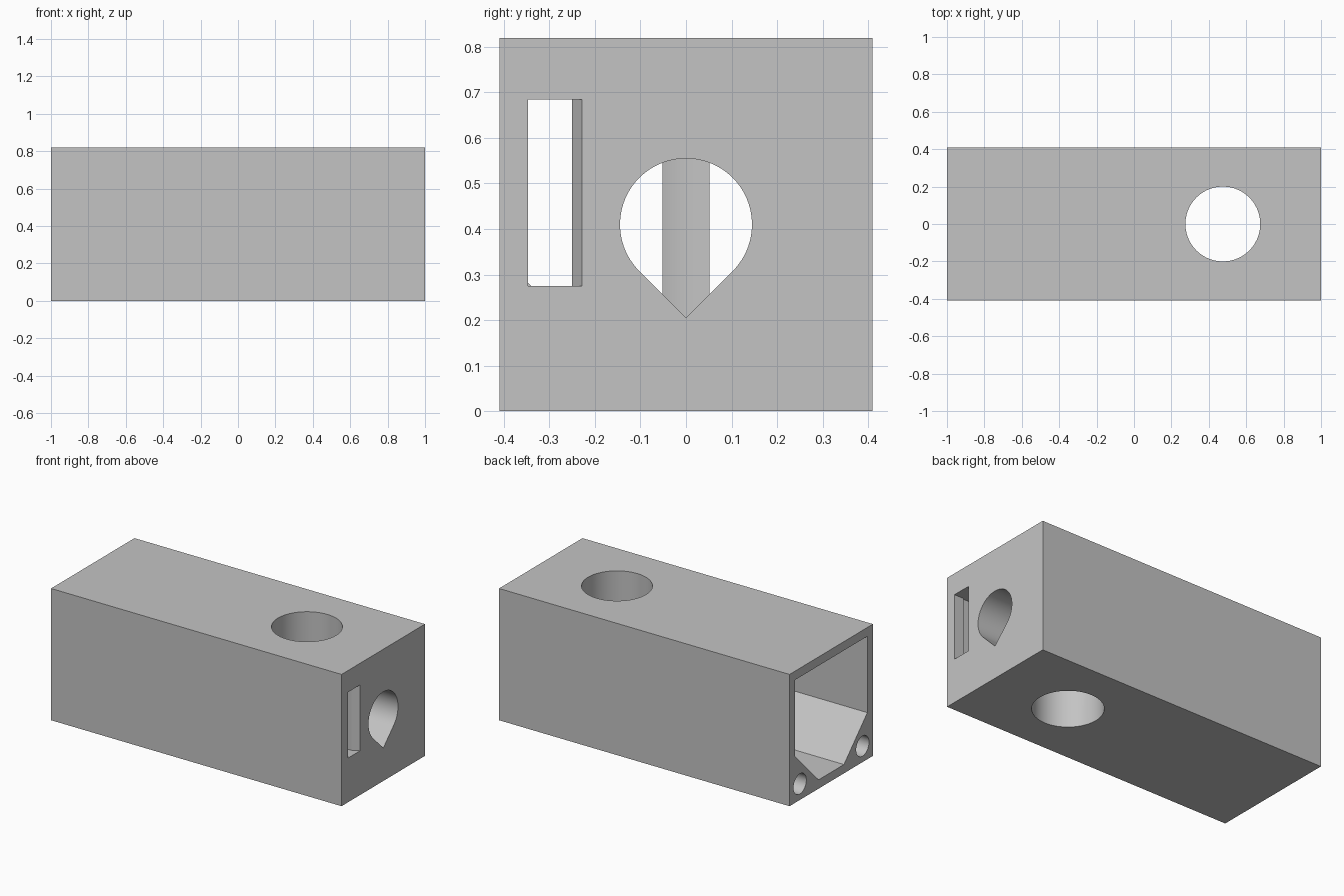
import bpy, bmesh
from math import cos, sin, radians, sqrt

old = bpy.data.objects.get("Cube")
if old:
    bpy.data.objects.remove(old, do_unlink=True)

HALF = 0.41          # half of the square section
WALL = 0.055
BLOCK_X = 0.2        # where the open chamber ends and the solid block begins

grey = bpy.data.materials.new("plain grey")
grey.use_nodes = True
grey.diffuse_color = (0.55, 0.55, 0.55, 1)
grey.node_tree.nodes["Principled BSDF"].inputs["Base Color"].default_value = (0.55, 0.55, 0.55, 1)


def prism(name, outline, start, end, axis):
    """Extrude an outline: (y, z) along x, or (x, y) along z."""
    bm = bmesh.new()
    place = (lambda p, d: (d, p[0], p[1])) if axis == "x" else (lambda p, d: (p[0], p[1], d))
    face = bm.faces.new([bm.verts.new(place(p, start)) for p in outline])
    new = bmesh.ops.extrude_face_region(bm, geom=[face])["geom"]
    shift = place((0, 0), end - start)
    bmesh.ops.translate(bm, vec=shift, verts=[v for v in new if isinstance(v, bmesh.types.BMVert)])
    bmesh.ops.recalc_face_normals(bm, faces=bm.faces)
    mesh = bpy.data.meshes.new(name)
    bm.to_mesh(mesh)
    bm.free()
    mesh.materials.append(grey)
    obj = bpy.data.objects.new(name, mesh)
    bpy.context.collection.objects.link(obj)
    return obj


def arc(cx, cy, r, a0=0, a1=360, n=64):
    count = n if a1 - a0 == 360 else n + 1
    angles = [radians(a0 + (a1 - a0) * i / n) for i in range(count)]
    return [(cx + r * cos(a), cy + r * sin(a)) for a in angles]


def rect(x0, x1, y0, y1):
    return [(x0, y0), (x1, y0), (x1, y1), (x0, y1)]


def combine(target, tool, operation="DIFFERENCE"):
    mod = target.modifiers.new(tool.name, "BOOLEAN")
    mod.operation = operation
    mod.solver = "EXACT"
    mod.object = tool
    graph = bpy.context.evaluated_depsgraph_get()
    result = bpy.data.meshes.new_from_object(target.evaluated_get(graph))
    target.modifiers.clear()
    target.data = result
    bpy.data.objects.remove(tool, do_unlink=True)


# Outer housing
body = prism("housing", rect(-HALF, HALF, 0, 2 * HALF), -1, 1, "x")

# Teardrop tunnel with a central post left standing at its inner end
r = 0.145
teardrop = arc(0, HALF, r, -45, 225) + [(0, HALF - r * sqrt(2))]
combine(body, prism("teardrop_tunnel", teardrop, 0, 1.1, "x"))
combine(body, prism("tunnel_post", rect(-0.052, 0.052, 0.15, 0.6), 0.1, 0.35, "x"), "UNION")

# Vertical round hole through the block
combine(body, prism("vertical_hole", arc(0.475, 0, 0.2, n=96), -0.1, 1, "z"))

# Chamber open at the far end, with sloped lower corners
top = 2 * HALF - WALL
side = HALF - WALL
chamber = [(-0.125, WALL), (0.125, WALL), (side, 0.29), (side, top), (-side, top), (-side, 0.29)]
combine(body, prism("chamber", chamber, -1.1, BLOCK_X, "x"))

# Side slot, chamfered at its mouth
slot = [(1.1, -0.347), (1.1, -0.228), (1, -0.228), (0.955, -0.25),
        (0.1, -0.25), (0.1, -0.354), (0.935, -0.354), (0.935, -0.347)]
combine(body, prism("side_slot", slot, 0.275, 0.685, "z"))

# Screw holes in the lower corners of the open end
for s in (-1, 1):
    combine(body, prism("screw_hole", arc(s * 0.308, 0.1, 0.063, n=48), -1.1, -0.6, "x"))

bpy.ops.object.select_all(action="DESELECT")
body.select_set(True)
bpy.context.view_layer.objects.active = body
bpy.ops.object.shade_smooth_by_angle(angle=radians(20))
